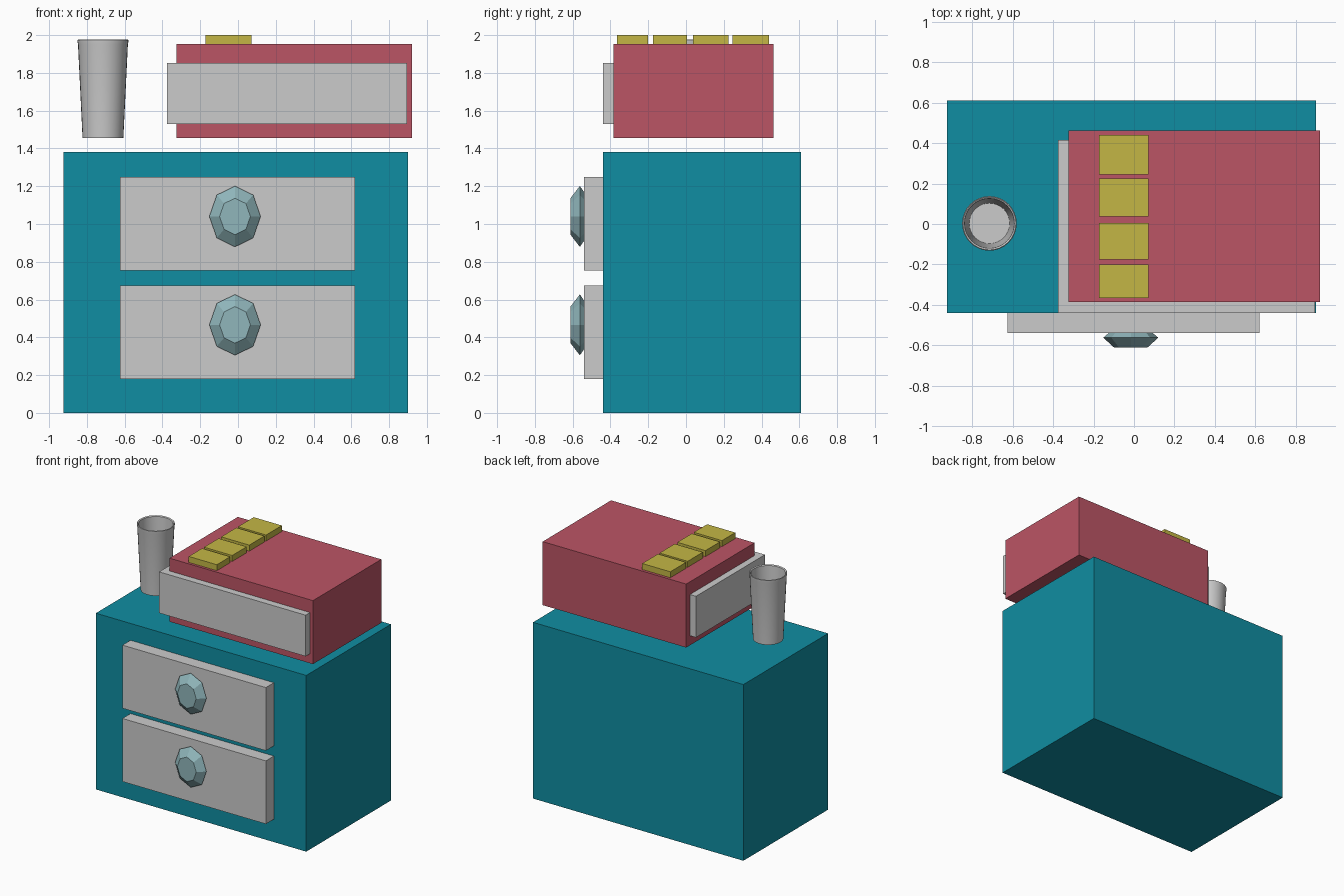
import bpy, bmesh, math
from mathutils import Matrix

if "Cube" in bpy.data.objects:
    bpy.data.objects.remove(bpy.data.objects["Cube"])


def material(name, rgb):
    m = bpy.data.materials.new(name)
    m.diffuse_color = (*rgb, 1)
    m.use_nodes = True
    m.node_tree.nodes["Principled BSDF"].inputs["Base Color"].default_value = m.diffuse_color
    return m


teal = material("teal", (0.005, 0.27, 0.36))
red = material("red", (0.5, 0.09, 0.13))
gold = material("gold", (0.55, 0.47, 0.06))
glass = material("pale_blue", (0.28, 0.47, 0.5))


def add(name, bm, mat=None):
    bmesh.ops.recalc_face_normals(bm, faces=bm.faces)
    me = bpy.data.meshes.new(name)
    bm.to_mesh(me)
    bm.free()
    ob = bpy.data.objects.new(name, me)
    bpy.context.collection.objects.link(ob)
    if mat:
        me.materials.append(mat)
    return ob


def box(name, x, y, z, mat=None):
    bm = bmesh.new()
    size = Matrix.Diagonal((x[1] - x[0], y[1] - y[0], z[1] - z[0], 1))
    mid = Matrix.Translation((sum(x) / 2, sum(y) / 2, sum(z) / 2))
    bmesh.ops.create_cube(bm, size=1, matrix=mid @ size)
    return add(name, bm, mat)


def lathe(name, profile, sides, matrix, mat=None):
    """Revolve (radius, height) points about z, then place with matrix."""
    bm = bmesh.new()
    vs = [bm.verts.new((r, 0, h)) for r, h in profile]
    es = [bm.edges.new(p) for p in zip(vs, vs[1:])]
    bmesh.ops.spin(bm, geom=vs + es, cent=(0, 0, 0), axis=(0, 0, 1),
                   angle=math.tau, steps=sides)
    bmesh.ops.remove_doubles(bm, verts=bm.verts, dist=1e-5)
    bmesh.ops.transform(bm, matrix=matrix, verts=bm.verts)
    return add(name, bm, mat)


# Cabinet body
box("cabinet", (-0.925, 0.9), (-0.44, 0.61), (0, 1.382), teal)

# Drawers with faceted gem knobs
gem = [(0, 0.35), (0.6, 0.35), (1, 0), (0, -0.8)]
for label, z0, knob_z in (("lower", 0.18, 0.466), ("upper", 0.755, 1.04)):
    box(label + "_drawer", (-0.625, 0.62), (-0.54, -0.4), (z0, z0 + 0.495))
    place = (Matrix.Translation((-0.016, -0.562, knob_z))
             @ Matrix.Diagonal((0.136, 0.142, 0.161, 1))
             @ Matrix.Rotation(math.pi / 2, 4, 'X'))
    lathe(label + "_knob", gem, 8, place, glass)

# Book: cover block, offset page block, plain raised blocks on the cover
box("book_cover", (-0.325, 0.92), (-0.385, 0.462), (1.455, 1.953), red)
box("book_pages", (-0.377, 0.895), (-0.44, 0.415), (1.53, 1.853))
for i, y in enumerate(((-0.365, -0.2), (-0.175, 0.005),
                       (0.037, 0.225), (0.245, 0.44))):
    box(f"cover_block_{i + 1}", (-0.172, 0.072), y, (1.95, 2.0), gold)

# Tapered drinking cup, hollow with a small rim
cup = lathe("cup", [(0, 1.455), (0.108, 1.455), (0.132, 1.95), (0.135, 1.965),
                    (0.135, 1.973), (0.131, 1.976), (0.123, 1.97),
                    (0.1, 1.475), (0, 1.475)],
            32, Matrix.Translation((-0.715, 0.003, 0)))
bpy.context.view_layer.objects.active = cup
cup.select_set(True)
bpy.ops.object.shade_smooth_by_angle(angle=math.radians(35))
